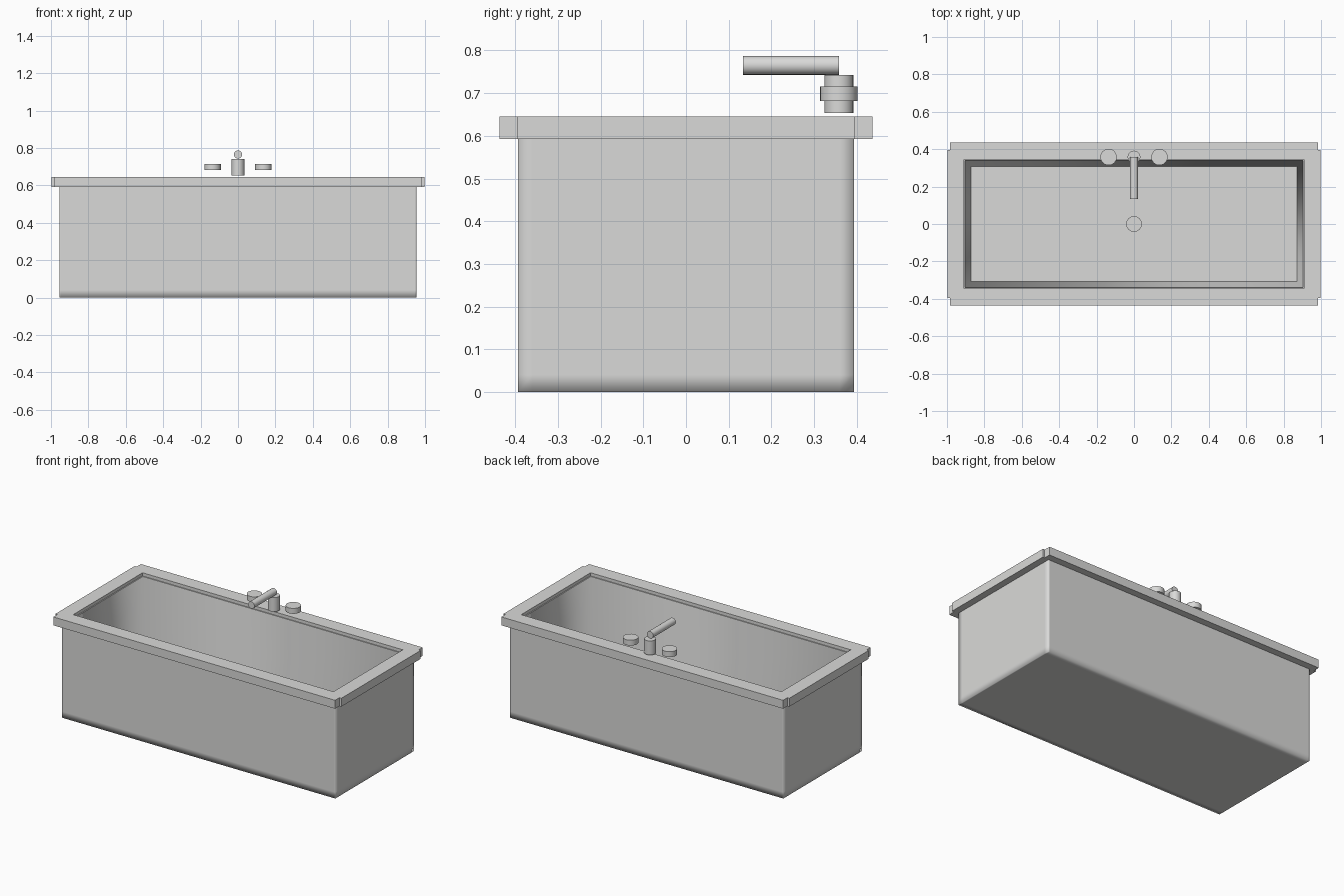
import bpy, bmesh
from math import radians
from mathutils import Matrix, Vector

cube = bpy.data.objects.get("Cube")
if cube:
    bpy.data.objects.remove(cube, do_unlink=True)

# One glazed grey for everything
grey = bpy.data.materials.new("glazed_grey")
grey.use_nodes = True
grey.diffuse_color = (0.7, 0.7, 0.69, 1)
grey.node_tree.nodes["Principled BSDF"].inputs["Base Color"].default_value = (0.7, 0.7, 0.69, 1)


def activate(obj):
    bpy.ops.object.select_all(action='DESELECT')
    obj.select_set(True)
    bpy.context.view_layer.objects.active = obj


def finish(name, bm):
    mesh = bpy.data.meshes.new(name)
    bm.to_mesh(mesh)
    bm.free()
    mesh.materials.append(grey)
    obj = bpy.data.objects.new(name, mesh)
    bpy.context.collection.objects.link(obj)
    activate(obj)


def cylinder(name, radius, start, end, sides=24):
    start, end = Vector(start), Vector(end)
    axis = end - start
    bm = bmesh.new()
    turn = axis.to_track_quat('Z', 'Y').to_matrix().to_4x4()
    bmesh.ops.create_cone(bm, cap_ends=True, segments=sides, radius1=radius, radius2=radius,
                          depth=axis.length, matrix=Matrix.Translation((start + end) / 2) @ turn)
    finish(name, bm)
    bpy.ops.object.shade_smooth_by_angle(angle=radians(40))


def rectangle(x, y):
    return [(-x, -y), (x, -y), (x, y), (-x, y)]


def ring_walls(bm, rings):
    """Join stacked rectangles (x, y, z) with walls and return the vertex loops."""
    loops = [[bm.verts.new((px, py, z)) for px, py in rectangle(x, y)] for x, y, z in rings]
    for low, high in zip(loops, loops[1:]):
        for i in range(4):
            j = (i + 1) % 4
            bm.faces.new((low[i], low[j], high[j], high[i]))
    return loops


RIM_SEAT = 0.625     # top of the tub wall, hidden within the rim
FLOOR = 0.1

# Tub shell: softened outer walls and underside
bm = bmesh.new()
shell = ring_walls(bm, [(0.955, 0.393, 0), (0.955, 0.393, RIM_SEAT)])
bm.faces.new(reversed(shell[0]))
cuts = [((0, 0, 0.04), (0, 0, 1))]
for s in (-1, 1):
    cuts += [((s * 0.945, 0, 0), (1, 0, 0)), ((0, s * 0.36, 0), (0, 1, 0))]
for point, normal in cuts:
    bmesh.ops.bisect_plane(bm, geom=bm.verts[:] + bm.edges[:] + bm.faces[:],
                           plane_co=point, plane_no=normal)
for face in bm.faces:
    face.smooth = True
finish("tub_shell", bm)

# Basin: flat ledge, smooth sloping walls, flat floor
bm = bmesh.new()
basin = ring_walls(bm, [(0.955, 0.393, RIM_SEAT), (0.903, 0.34, RIM_SEAT), (0.872, 0.308, FLOOR)])
bm.faces.new(basin[-1])
for face in bm.faces:
    face.smooth = abs(face.calc_center_median().z - (RIM_SEAT + FLOOR) / 2) < 0.1
finish("basin", bm)

# Rim: flat frame with notched corners, extruded from an outline with a hole
quarter = [(0.998, 0.395), (0.984, 0.395), (0.984, 0.437)]
outline = quarter + [(-x, y) for x, y in reversed(quarter)]
outline += [(-x, -y) for x, y in outline]
curve = bpy.data.curves.new("rim", 'CURVE')
curve.dimensions = '2D'
curve.fill_mode = 'BOTH'
curve.extrude = 0.0265
curve.materials.append(grey)
for points in (outline, rectangle(0.909, 0.346)):
    spline = curve.splines.new('POLY')
    spline.points.add(len(points) - 1)
    for p, (x, y) in zip(spline.points, points):
        p.co = (x, y, 0, 1)
    spline.use_cyclic_u = True
rim = bpy.data.objects.new("rim", curve)
rim.location.z = 0.6185
bpy.context.collection.objects.link(rim)
activate(rim)
bpy.ops.object.convert(target='MESH')
bpy.ops.object.shade_flat()

# Drain, tap and the two tap handles
cylinder("drain", 0.042, (0, 0, FLOOR - 0.005), (0, 0, FLOOR + 0.015))
cylinder("tap_post", 0.034, (0, 0.358, 0.653), (0, 0.358, 0.742))
cylinder("tap_spout", 0.022, (0, 0.358, 0.765), (0, 0.133, 0.765))
for side, x in (("left", 0.136), ("right", -0.136)):
    cylinder(side + "_handle", 0.044, (x, 0.358, 0.681), (x, 0.358, 0.715))
